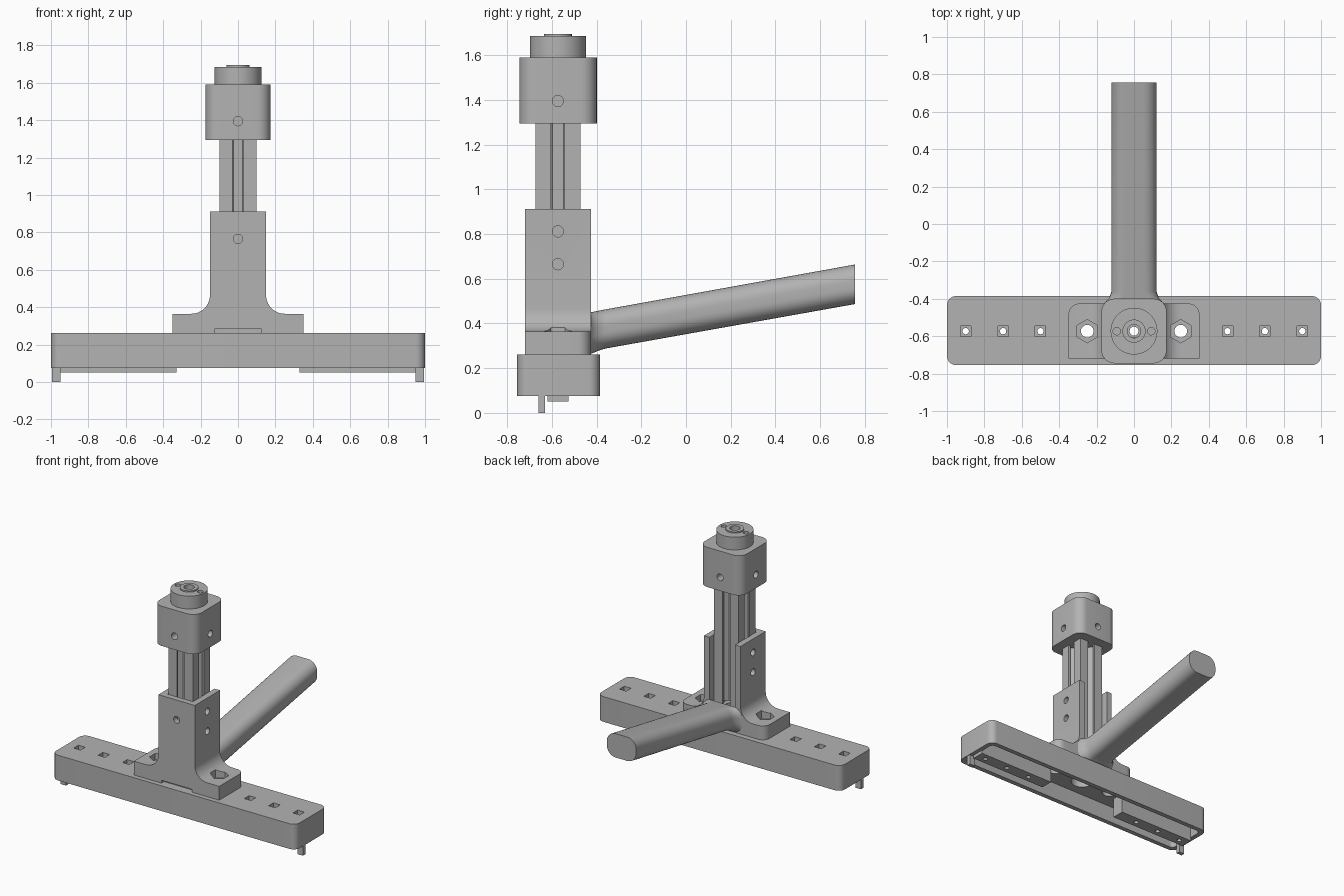
import bpy, bmesh, math
from mathutils import Matrix

cube = bpy.data.objects.get("Cube")
if cube:
    bpy.data.objects.remove(cube, do_unlink=True)

grey = bpy.data.materials.new("plain grey")
grey.use_nodes = True
tone = (0.45, 0.45, 0.45, 1)
grey.diffuse_color = tone
grey.node_tree.nodes["Principled BSDF"].inputs["Base Color"].default_value = tone

CY = -0.573  # depth of the column axis


def finish(name, bm):
    bmesh.ops.recalc_face_normals(bm, faces=bm.faces)
    mesh = bpy.data.meshes.new(name)
    bm.to_mesh(mesh)
    bm.free()
    ob = bpy.data.objects.new(name, mesh)
    mesh.materials.append(grey)
    bpy.context.scene.collection.objects.link(ob)
    return ob


def prism(name, pts, lo, hi, axis="z"):
    """Extrude a closed 2D outline along z (xy outline) or y (xz outline)."""
    bm = bmesh.new()
    place = (lambda p, t: (p[0], p[1], t)) if axis == "z" else (lambda p, t: (p[0], t, p[1]))
    a = [bm.verts.new(place(p, lo)) for p in pts]
    b = [bm.verts.new(place(p, hi)) for p in pts]
    bm.faces.new(a)
    bm.faces.new(b[::-1])
    for i in range(len(pts)):
        j = (i + 1) % len(pts)
        bm.faces.new((a[i], a[j], b[j], b[i]))
    return finish(name, bm)


def box(name, x0, x1, y0, y1, z0, z1):
    return prism(name, [(x0, y0), (x1, y0), (x1, y1), (x0, y1)], z0, z1)


def rounded(x0, x1, y0, y1, r, steps=8, front_r=None):
    """Rounded rectangle outline; front corners may have their own radius."""
    fr = r if front_r is None else front_r
    pts = []
    for k, (x, y, sx, sy, q) in enumerate([(x1, y1, -1, -1, r), (x0, y1, 1, -1, r),
                                           (x0, y0, 1, 1, fr), (x1, y0, -1, 1, fr)]):
        if q == 0:
            pts.append((x, y))
            continue
        for i in range(steps + 1):
            a = math.pi / 2 * (k + i / steps)
            pts.append((x + sx * q + q * math.cos(a), y + sy * q + q * math.sin(a)))
    return pts


def rod(name, r, centre, length, axis="z", sides=32):
    bm = bmesh.new()
    bmesh.ops.create_cone(bm, cap_ends=True, segments=sides, radius1=r, radius2=r, depth=length)
    turn = {"z": Matrix(), "x": Matrix.Rotation(math.pi / 2, 4, "Y"),
            "y": Matrix.Rotation(math.pi / 2, 4, "X")}[axis]
    bmesh.ops.transform(bm, matrix=Matrix.Translation(centre) @ turn, verts=bm.verts)
    return finish(name, bm)


def combine(ob, others, operation="DIFFERENCE"):
    for other in others:
        mod = ob.modifiers.new("shape", "BOOLEAN")
        mod.object, mod.operation, mod.solver = other, operation, "EXACT"
        bpy.context.view_layer.objects.active = ob
        bpy.ops.object.modifier_apply(modifier=mod.name)
        bpy.data.objects.remove(other, do_unlink=True)


def smooth(*obs):
    bpy.ops.object.select_all(action="DESELECT")
    for ob in obs:
        ob.select_set(True)
    bpy.context.view_layer.objects.active = obs[0]
    bpy.ops.object.shade_smooth_by_angle(angle=math.radians(30))


# Base: hollow underneath, with a raised bar in each half
base = prism("base_bar", rounded(-1, 1, -0.755, -0.385, 0.05), 0.075, 0.262)
combine(base, [prism("cavity", rounded(-0.965, 0.965, -0.72, -0.42, 0.03), 0, 0.2)])
for s in (-1, 1):
    x0, x1 = sorted((0.33 * s, 0.97 * s))
    combine(base, [box("rib", x0, x1, -0.62, -0.525, 0.05, 0.21)], "UNION")
cuts = [rod("bore", 0.08, (0, CY, 0.2), 0.5)]
for s in (-1, 1):
    cuts.append(rod("bolt_bore", 0.05, (0.25 * s, CY, 0.2), 0.5))
    for x in (0.5, 0.7, 0.9):
        x *= s
        cuts.append(box("pocket", x - 0.028, x + 0.028, CY - 0.028, CY + 0.028, 0.2, 0.3))
        cuts.append(rod("pin_bore", 0.017, (x, CY, 0.15), 0.4, sides=20))
combine(base, cuts)

# Locating tabs under the ends
tabs = []
for s, side in ((-1, "right"), (1, "left")):
    x0, x1 = sorted((0.95 * s, 0.995 * s))
    tabs.append(box(side + "_tab", x0, x1, -0.66, -0.63, 0, 0.15))

# Bracket: foot with concave fillets rising into a channel open at the back
half = [(0.35, 0.262), (0.35, 0.365)]
for i in range(11):
    a = math.pi / 2 * i / 10
    half.append((0.25 - 0.1 * math.sin(a), 0.465 - 0.1 * math.cos(a)))
half.append((0.15, 0.912))
outline = half + [(-x, z) for x, z in reversed(half)]
bracket = prism("bracket", outline, -0.72, -0.425, "y")
combine(bracket, [prism("footprint", rounded(-0.35, 0.35, -0.72, -0.425, 0.06, front_r=0), 0.2, 1)],
        "INTERSECT")
cuts = [box("channel", -0.105, 0.105, -0.678, -0.3, 0.365, 1),
        box("front_notch", -0.125, 0.125, -0.8, -0.69, 0.2, 0.283),
        rod("bore", 0.08, (0, CY, 0.3), 0.2),
        rod("front_screw_hole", 0.025, (0, -0.7, 0.765), 0.12, "y", 20)]
for z in (0.665, 0.812):
    cuts.append(rod("side_screw_hole", 0.025, (0, CY, z), 0.5, "x", 20))
for s in (-1, 1):
    cuts.append(rod("hex_pocket", 0.062, (0.25 * s, CY, 0.4), 0.16, sides=6))
    cuts.append(rod("bolt_hole", 0.034, (0.25 * s, CY, 0.3), 0.2))
combine(bracket, cuts)

# Slotted column: one side outline turned four times
side = [(0.1, -0.1), (0.1, -0.03), (0.085, -0.03), (0.085, -0.06), (0.07, -0.06), (0.035, -0.025)]
side += [(x, -y) for x, y in reversed(side[1:])]
pts = []
for k in range(4):
    c, s = round(math.cos(k * math.pi / 2)), round(math.sin(k * math.pi / 2))
    pts += [(x * c - y * s, CY + x * s + y * c) for x, y in side]
column = prism("slotted_column", pts, 0.42, 1.5)
combine(column, [rod("core_bore", 0.024, (0, CY, 1), 2)])

# Cap block with a screw hole in each side
cap = prism("cap_block", rounded(-0.174, 0.174, -0.745, -0.399, 0.07), 1.295, 1.59)
combine(cap, [rod("cap_bore", 0.06, (0, CY, 1.55), 0.2),
              rod("inner_bore", 0.03, (0, CY, 1.4), 0.4)])
for axis, d in (("x", (0.15, 0)), ("y", (0, 0.15))):
    for s in (-1, 1):
        combine(cap, [rod("screw_hole", 0.025, (s * d[0], CY + s * d[1], 1.395), 0.09, axis, 20)])

# Round collar and its raised sleeve
collar = rod("collar", 0.125, (0, CY, 1.6375), 0.095, sides=48)
combine(collar, [rod("collar_bore", 0.055, (0, CY, 1.64), 0.3)]
        + [rod("pin_hole", 0.02, (s * 0.092, CY, 1.68), 0.08, "z", 20) for s in (-1, 1)])
sleeve = rod("sleeve", 0.062, (0, CY, 1.62), 0.15)
combine(sleeve, [rod("sleeve_bore", 0.036, (0, CY, 1.6), 0.4)])

# Handle: rounded sections lofted along y, flared where it meets the foot
bm = bmesh.new()
rings = []
for y, w, lo, hi in [(-0.44, 0.19, 0.262, 0.447), (-0.42, 0.155, 0.266, 0.451),
                     (-0.395, 0.132, 0.277, 0.456), (-0.36, 0.12, 0.288, 0.463),
                     (0.757, 0.12, 0.487, 0.664)]:
    rings.append([bm.verts.new((x, y, z)) for x, z in rounded(-w, w, lo, hi, 0.072)])
for a, b in zip(rings, rings[1:]):
    for i in range(len(a)):
        j = (i + 1) % len(a)
        bm.faces.new((a[i], a[j], b[j], b[i]))
bm.faces.new(rings[0])
bm.faces.new(rings[-1])
handle = finish("handle", bm)
combine(handle, [box("flare_trim", -0.3, 0.3, -0.6, -0.427, 0, 1)])

smooth(base, bracket, column, cap, collar, sleeve, handle)
